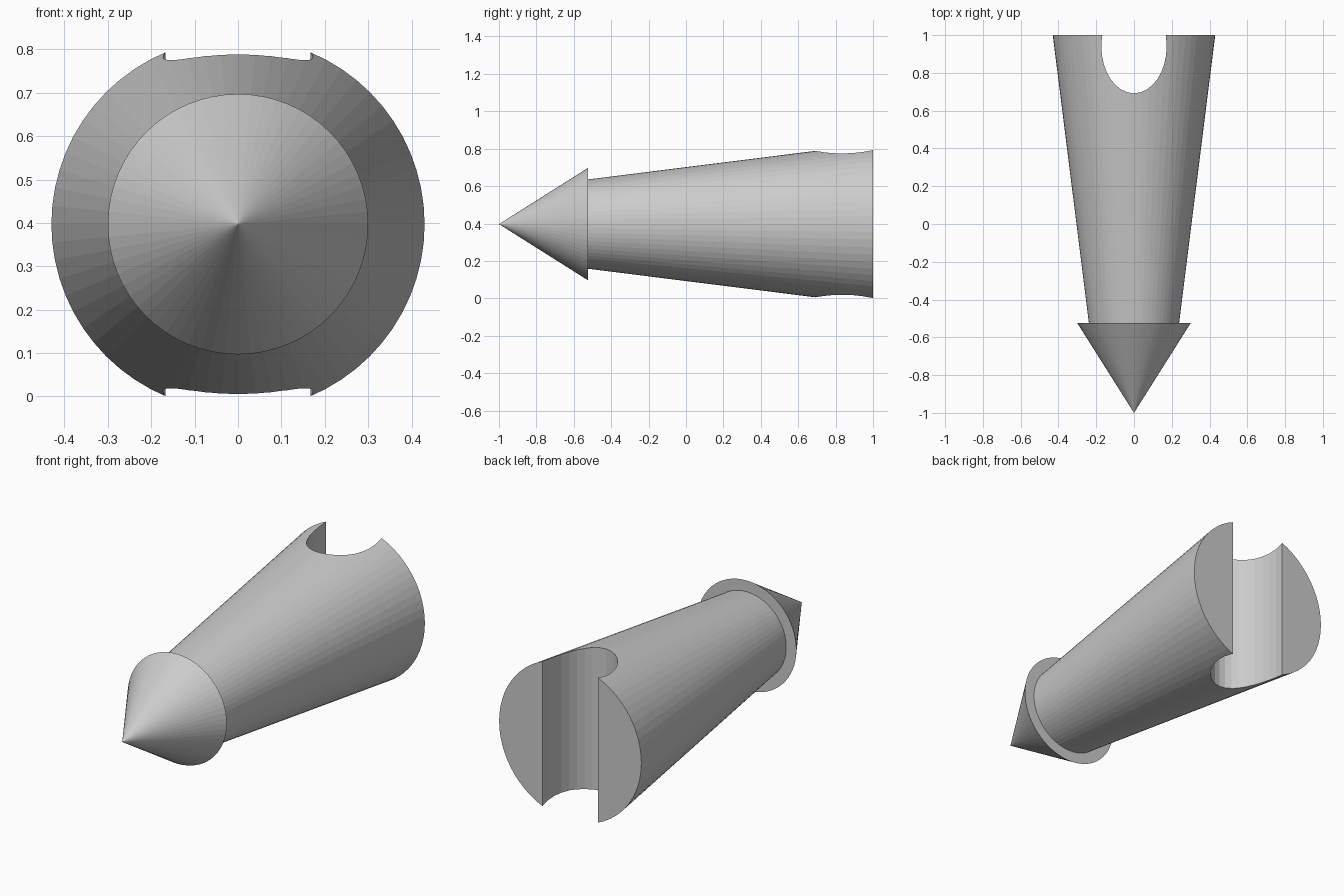
import bpy
from math import pi

if "Cube" in bpy.data.objects:
    bpy.data.objects.remove(bpy.data.objects["Cube"])

AXIS_Z = 0.397


def cone_along_y(name, y_front, y_back, r_front, r_back, sides=64):
    """Flat-shaded cone or frustum lying along the y axis."""
    bpy.ops.mesh.primitive_cone_add(
        vertices=sides, radius1=r_back, radius2=r_front, depth=y_back - y_front,
        location=(0, (y_front + y_back) / 2, AXIS_Z), rotation=(pi / 2, 0, 0))
    ob = bpy.context.object
    ob.name = name
    bpy.ops.object.transform_apply(location=True, rotation=True, scale=True)
    return ob


# Tapered shaft, its narrow end set slightly into the tip
shaft = cone_along_y("shaft", -0.53, 1.0, 0.238, 0.43)

# Pointed tip, wider than the shaft end
cone_along_y("tip", -1.0, -0.525, 0.0, 0.30)

# Elliptical nock through the rear of the shaft
bpy.ops.mesh.primitive_cylinder_add(vertices=32, radius=1, depth=2,
                                    location=(0, 0.941, AXIS_Z))
cutter = bpy.context.object
cutter.name = "nock_cutter"
cutter.scale = (0.173, 0.249, 1.0)
bpy.ops.object.transform_apply(location=True, rotation=True, scale=True)
cutter.hide_render = True
cutter.hide_set(True)

cut = shaft.modifiers.new("nock", 'BOOLEAN')
cut.operation = 'DIFFERENCE'
cut.solver = 'EXACT'
cut.object = cutter
